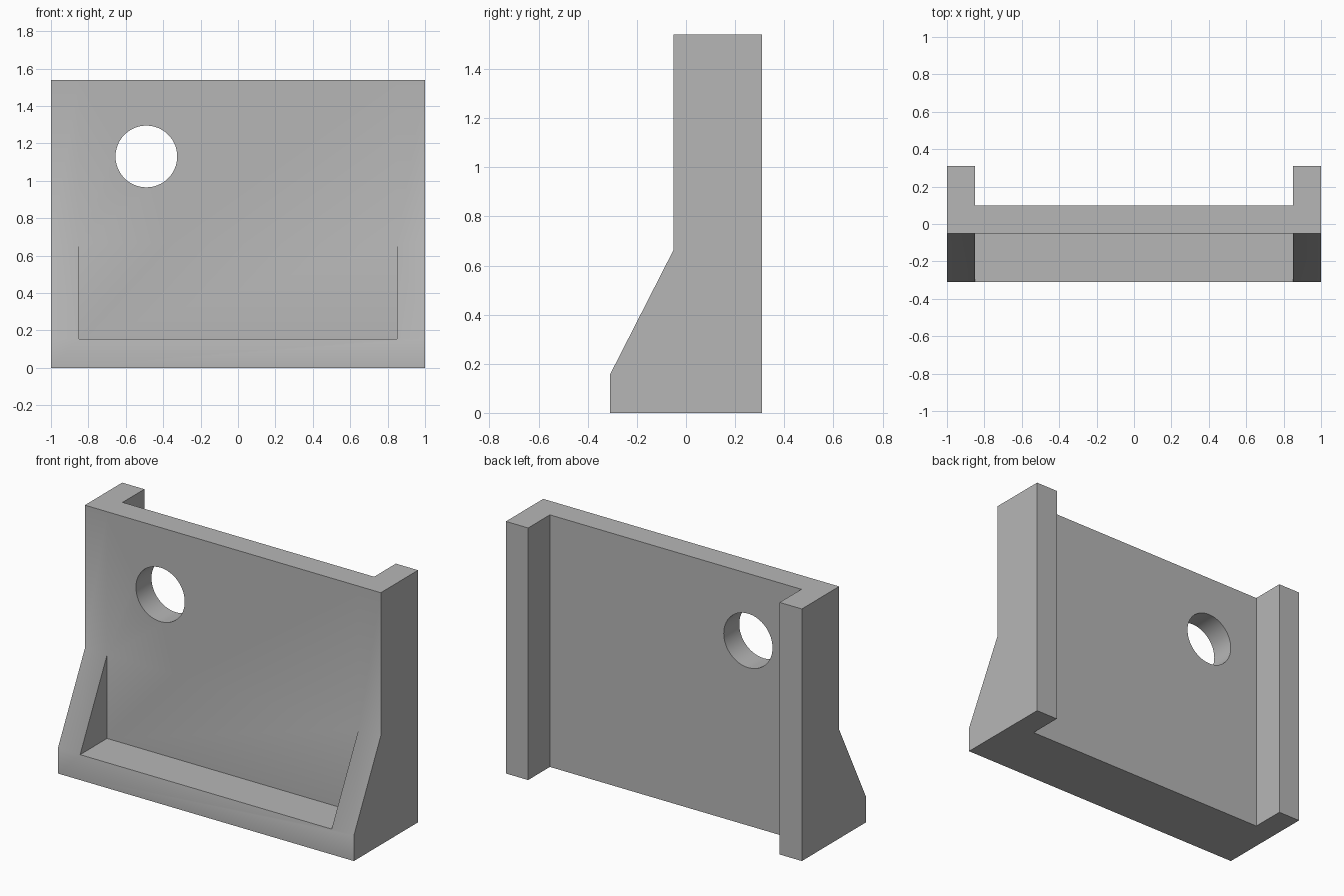
import bpy
import bmesh
import math

if "Cube" in bpy.data.objects:
    bpy.data.objects.remove(bpy.data.objects["Cube"], do_unlink=True)

HALF_WIDTH, HEIGHT = 1.0, 1.54
FRONT, PANEL_FRONT, PANEL_BACK, BACK = -0.31, -0.05, 0.10, 0.31
LEDGE_TOP, GUSSET_TOP = 0.155, 0.665
INNER = 0.85

grey = bpy.data.materials.new("plain grey")
grey.use_nodes = True
colour = (0.47, 0.47, 0.47, 1)
grey.diffuse_color = colour
grey.node_tree.nodes["Principled BSDF"].inputs["Base Color"].default_value = colour


def extrude_profile(name, points, half):
    """Extrude a (y, z) profile along x, from -half to half."""
    bm = bmesh.new()
    face = bm.faces.new([bm.verts.new((-half, y, z)) for y, z in points])
    new = bmesh.ops.extrude_face_region(bm, geom=[face])["geom"]
    for v in new:
        if isinstance(v, bmesh.types.BMVert):
            v.co.x = half
    bmesh.ops.recalc_face_normals(bm, faces=bm.faces)
    mesh = bpy.data.meshes.new(name)
    bm.to_mesh(mesh)
    bm.free()
    mesh.materials.append(grey)
    obj = bpy.data.objects.new(name, mesh)
    bpy.context.collection.objects.link(obj)
    return obj


def box_profile(y0, y1, z0, z1):
    return [(y0, z0), (y1, z0), (y1, z1), (y0, z1)]


# Solid bracket with sloping front
bracket = extrude_profile("bracket", [
    (FRONT, 0), (BACK, 0), (BACK, HEIGHT), (PANEL_FRONT, HEIGHT),
    (PANEL_FRONT, GUSSET_TOP), (FRONT, LEDGE_TOP)], HALF_WIDTH)

# Front pocket between the gussets and back channel between the flanges
pocket = extrude_profile(
    "front_pocket_cutter", box_profile(-1, PANEL_FRONT, LEDGE_TOP, 2), INNER)
channel = extrude_profile(
    "back_channel_cutter", box_profile(PANEL_BACK, 1, -1, 2), INNER)

# Round hole through the panel
bpy.ops.mesh.primitive_cylinder_add(
    vertices=64, radius=0.165, depth=1, location=(-0.49, 0, 1.13),
    rotation=(math.pi / 2, 0, 0))
hole = bpy.context.object
hole.name = "hole_cutter"
hole.data.materials.append(grey)

bpy.ops.object.select_all(action="DESELECT")
bracket.select_set(True)
bpy.context.view_layer.objects.active = bracket
for cutter in (pocket, channel, hole):
    cutter.hide_render = True
    mod = bracket.modifiers.new(cutter.name, "BOOLEAN")
    mod.operation = "DIFFERENCE"
    mod.solver = "EXACT"
    mod.object = cutter
    bpy.ops.object.modifier_apply(modifier=mod.name)
    bpy.data.objects.remove(cutter, do_unlink=True)

# Soft blend on the gusset slopes and hole, sharp elsewhere
bpy.ops.object.shade_smooth_by_angle(angle=math.radians(30))
